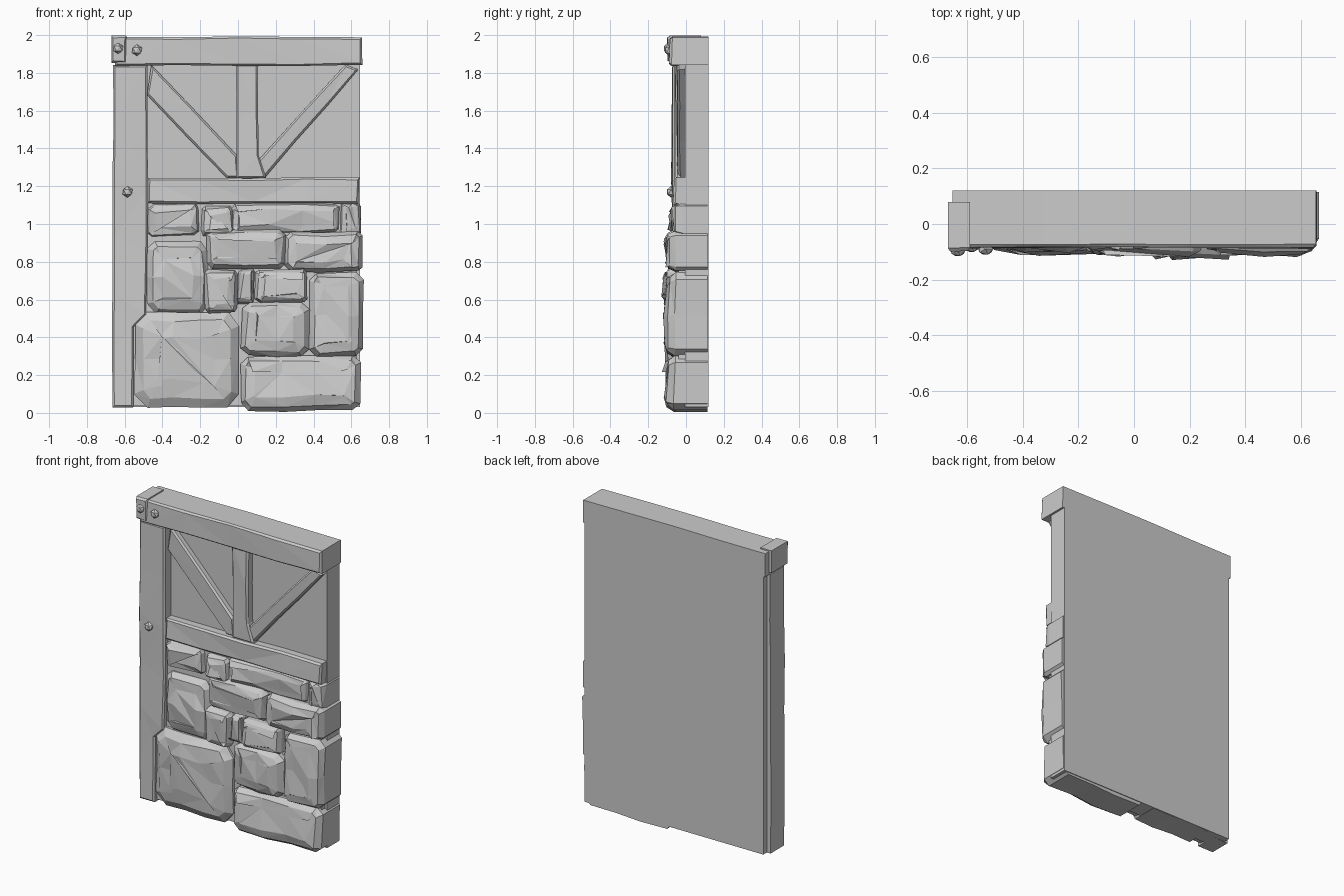
import bpy, bmesh, random
from mathutils import Vector

random.seed(4)
cube = bpy.data.objects.get("Cube")
if cube:
    bpy.data.objects.remove(cube, do_unlink=True)

grey = bpy.data.materials.new("plain_grey")
grey.use_nodes = True
grey.diffuse_color = (0.6, 0.6, 0.6, 1)
grey.node_tree.nodes["Principled BSDF"].inputs["Base Color"].default_value = (0.6, 0.6, 0.6, 1)


def wobble(amount):
    return random.uniform(-amount, amount)


def finish(name, bm):
    bmesh.ops.recalc_face_normals(bm, faces=bm.faces[:])
    mesh = bpy.data.meshes.new(name)
    bm.to_mesh(mesh)
    bm.free()
    mesh.materials.append(grey)
    obj = bpy.data.objects.new(name, mesh)
    bpy.context.collection.objects.link(obj)
    return obj


def subdivide(outline, step, rough):
    """Split long sides and roughen the points that are added."""
    points = []
    for a, b in zip(outline, outline[1:] + outline[:1]):
        a, b = Vector(a), Vector(b)
        count = max(1, round((b - a).length / step))
        for i in range(count):
            p = a.lerp(b, i / count)
            points.append(p + Vector((wobble(rough), wobble(rough))))
    return points


def carved(name, outline, front, back, step, rough, insets):
    """Outline in x, z pushed forward; insets are (width, forward rise, roughness)."""
    bm = bmesh.new()
    rise = sum(r for w, r, j in insets)
    points = subdivide(outline, step, rough)
    rear = [bm.verts.new((p.x, back, p.y)) for p in points]
    rim = [bm.verts.new((p.x, front + rise + wobble(rough), p.y)) for p in points]
    bm.faces.new(rear[::-1])
    cap = bm.faces.new(rim)
    for i in range(len(points)):
        j = (i + 1) % len(points)
        bm.faces.new((rear[i], rear[j], rim[j], rim[i]))
    bm.normal_update()
    for width, lift, jitter in insets:
        bmesh.ops.inset_region(bm, faces=[cap], thickness=width, use_even_offset=True)
        for v in cap.verts:
            v.co += Vector((wobble(jitter), wobble(jitter) - lift, wobble(jitter)))
        bm.normal_update()
    bmesh.ops.triangulate(bm, faces=[f for f in bm.faces if f != bm.faces and f.normal.y < 0.9])
    return finish(name, bm)


def box(x0, x1, z0, z1):
    return [(x0, z0), (x1, z0), (x1, z1), (x0, z1)]


def beam(name, outline, front, back=0.1):
    return carved(name, outline, front, back, 0.3, 0.004, [(0.01, 0.012, 0.002)])


def stone(name, x0, x1, z0, z1, front):
    """Block with cut corners and a faceted, bulging face."""
    w, h = x1 - x0, z1 - z0
    c = min(w, h) * 0.13
    outline = [(x0 + c, z0), (x1 - c, z0), (x1, z0 + c), (x1, z1 - c),
               (x1 - c, z1), (x0 + c, z1), (x0, z1 - c), (x0, z0 + c)]
    s = min(w, h)
    return carved(name, outline, front, 0.115, 0.17, 0.007,
                  [(s * 0.09, 0.035, 0.006), (s * 0.18, 0.012, 0.01)])


# Backing slab, plaster and mortar
carved("backing_slab", box(-0.64, 0.645, 0.03, 1.975), -0.005, 0.12, 3, 0, [])
carved("mortar_bed", box(-0.56, 0.63, 0.04, 1.15), -0.04, 0.1, 3, 0, [])

# Timber frame
beam("top_beam", box(-0.655, 0.655, 1.84, 1.99), -0.085, 0.12)
beam("beam_end", box(-0.67, -0.59, 1.85, 2.0), -0.095, 0.08)
beam("left_post", [(-0.665, 0.03), (-0.55, 0.03), (-0.55, 0.45), (-0.485, 0.52),
                   (-0.475, 1.84), (-0.66, 1.84)], -0.075, 0.08)
beam("cross_rail", box(-0.48, 0.64, 1.11, 1.245), -0.065)
beam("middle_post", [(-0.01, 1.24), (0.15, 1.24), (0.11, 1.36), (0.105, 1.85),
                     (-0.01, 1.85)], -0.055)
beam("left_brace", [(-0.06, 1.24), (0.0, 1.24), (0.0, 1.36), (-0.46, 1.84),
                    (-0.48, 1.68)], -0.045)
beam("right_brace", [(0.14, 1.24), (0.64, 1.82), (0.57, 1.84), (0.1, 1.33)], -0.045)

# Stonework: left, right, bottom, top, front
stones = [
    ("base_stone_left", -0.55, 0.01, 0.03, 0.53, -0.105),
    ("base_stone_right", 0.02, 0.65, 0.01, 0.30, -0.11),
    ("centre_stone", 0.02, 0.375, 0.30, 0.59, -0.115),
    ("side_stone", 0.38, 0.66, 0.30, 0.74, -0.105),
    ("upper_centre_stone", 0.09, 0.37, 0.58, 0.76, -0.12),
    ("sliver_stone", 0.0, 0.09, 0.58, 0.76, -0.09),
    ("small_stone", -0.18, 0.0, 0.53, 0.76, -0.11),
    ("left_stone", -0.48, -0.16, 0.53, 0.91, -0.09),
    ("long_stone", -0.17, 0.25, 0.76, 0.97, -0.105),
    ("right_stone", 0.25, 0.665, 0.75, 0.96, -0.105),
    ("top_left_stone", -0.48, -0.2, 0.93, 1.11, -0.075),
    ("top_small_stone", -0.2, -0.02, 0.94, 1.1, -0.085),
    ("top_long_stone", -0.04, 0.54, 0.95, 1.11, -0.075),
    ("top_end_stone", 0.535, 0.65, 0.94, 1.11, -0.07),
]
for entry in stones:
    stone(*entry)

# Iron studs
for i, (x, z, y) in enumerate([(-0.635, 1.93, -0.095), (-0.535, 1.92, -0.09), (-0.585, 1.17, -0.08)]):
    bm = bmesh.new()
    bmesh.ops.create_icosphere(bm, subdivisions=1, radius=0.03)
    bmesh.ops.scale(bm, vec=(1, 0.8, 1), verts=bm.verts[:])
    bmesh.ops.translate(bm, vec=(x, y, z), verts=bm.verts[:])
    finish("stud_%d" % (i + 1), bm)
